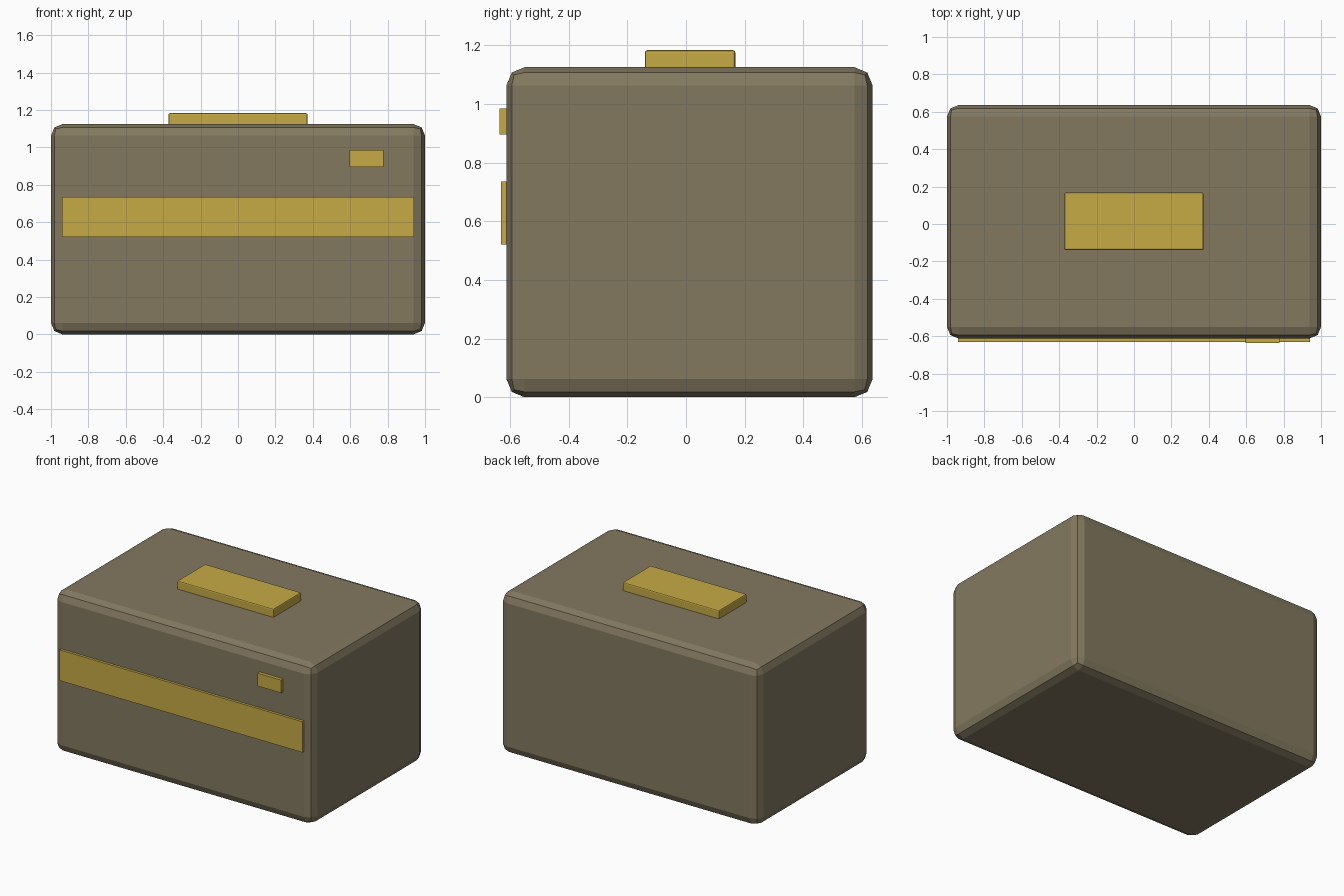
import bpy

if "Cube" in bpy.data.objects:
    bpy.data.objects.remove(bpy.data.objects["Cube"])


def material(name, rgb):
    m = bpy.data.materials.new(name)
    # sRGB bytes to linear
    lin = [((c / 255 + 0.055) / 1.055) ** 2.4 for c in rgb]
    m.diffuse_color = (*lin, 1)
    m.use_nodes = True
    m.node_tree.nodes["Principled BSDF"].inputs["Base Color"].default_value = m.diffuse_color
    return m


def box(name, low, high, mat, bevel=0, segments=2):
    centre = [(a + b) / 2 for a, b in zip(low, high)]
    bpy.ops.mesh.primitive_cube_add(size=1, location=centre)
    ob = bpy.context.object
    ob.name = name
    ob.scale = [b - a for a, b in zip(low, high)]
    bpy.ops.object.transform_apply(location=False, rotation=False, scale=True)
    ob.data.materials.append(mat)
    if bevel:
        mod = ob.modifiers.new("rounded_edges", 'BEVEL')
        mod.width = bevel
        mod.segments = segments
    return ob


taupe = material("taupe", (131, 121, 96))
gold = material("gold", (198, 170, 69))

# Case with chamfer-rounded edges
box("case_body", (-1, -0.612, 0), (1, 0.636, 1.125), taupe, 0.062)

# Raised grip on the lid
box("top_grip", (-0.372, -0.14, 1.10), (0.372, 0.168, 1.183), gold, 0.008)

# Front band and latch
box("front_band", (-0.94, -0.63, 0.52), (0.94, -0.60, 0.735), gold)
box("front_latch", (0.595, -0.636, 0.895), (0.778, -0.60, 0.985), gold)
